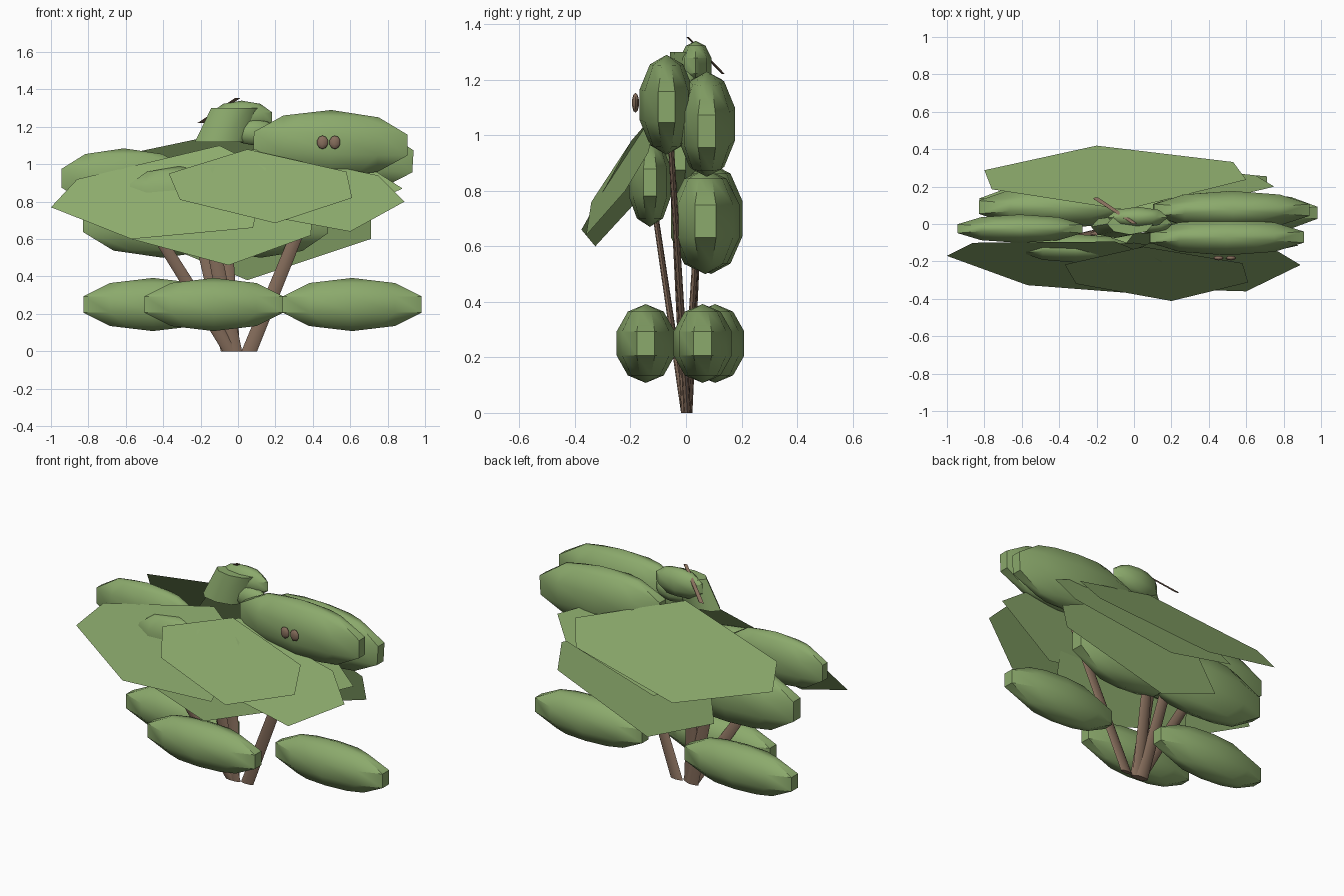
import bpy, bmesh, math
from mathutils import Vector, Matrix

if "Cube" in bpy.data.objects:
    bpy.data.objects.remove(bpy.data.objects["Cube"])


def material(name, rgb):
    m = bpy.data.materials.new(name)
    m.diffuse_color = (*rgb, 1)
    m.use_nodes = True
    m.node_tree.nodes["Principled BSDF"].inputs["Base Color"].default_value = m.diffuse_color
    return m


GREEN = material("leaf green", (0.26, 0.40, 0.15))
BROWN = material("bark brown", (0.24, 0.155, 0.107))


def finish(name, bm, mat, smooth=False):
    mesh = bpy.data.meshes.new(name)
    bm.to_mesh(mesh)
    bm.free()
    ob = bpy.data.objects.new(name, mesh)
    bpy.context.collection.objects.link(ob)
    mesh.materials.append(mat)
    if smooth:
        bpy.context.view_layer.objects.active = ob
        ob.select_set(True)
        bpy.ops.object.shade_smooth_by_angle(angle=math.radians(40))
        ob.select_set(False)
    return ob


def clump(name, centre, radii, mat=GREEN, segments=10, tilt=0):
    """Stretched low-poly ball of foliage with five bands."""
    bm = bmesh.new()
    bmesh.ops.create_uvsphere(bm, u_segments=segments, v_segments=5, radius=1)
    bm.transform(Matrix.Translation(centre) @ Matrix.Rotation(tilt, 4, 'Y')
                 @ Matrix.Diagonal((*radii, 1)))
    return finish(name, bm, mat, True)


def stick(name, start, end, rx, ry, mat=BROWN, sides=8, taper=0.8):
    """Sheared elliptical rod between two points."""
    bm = bmesh.new()
    rings = []
    for p, s in ((start, 1), (end, taper)):
        rings.append([bm.verts.new((p[0] + rx * s * math.cos(a), p[1] + ry * s * math.sin(a), p[2]))
                      for a in (i * math.tau / sides for i in range(sides))])
    for i in range(sides):
        j = (i + 1) % sides
        bm.faces.new((rings[0][i], rings[0][j], rings[1][j], rings[1][i]))
    bm.faces.new(rings[0][::-1])
    bm.faces.new(rings[1])
    return finish(name, bm, mat, True)


def leaf(name, outline, y0, bx, cz):
    """Flat hanging leaf: (x, z) outline on the plane y = y0 + bx*x + cz*z."""
    bm = bmesh.new()
    bm.faces.new([bm.verts.new((x, y0 + bx * x + cz * z, z)) for x, z in outline])
    bmesh.ops.recalc_face_normals(bm, faces=bm.faces)
    for f in bm.faces:
        f.normal_update()
        if f.normal.z < 0:
            f.normal_flip()
    return finish(name, bm, GREEN)


# Low foliage clumps
for i, (x, y) in enumerate(((-0.455, 0.105), (-0.13, -0.145), (0.61, 0.06))):
    clump(f"low_clump_{i + 1}", (x, y, 0.25), (0.41, 0.11, 0.142))

# Upper foliage clumps
clump("upper_front_clump", (0.495, -0.07, 1.11), (0.455, 0.102, 0.18), tilt=0.02)
clump("upper_back_clump", (0.52, 0.075, 1.04), (0.46, 0.107, 0.19), tilt=0.06)
clump("left_clump", (-0.61, -0.025, 0.925), (0.37, 0.08, 0.16))
clump("back_low_clump", (-0.40, 0.09, 0.70), (0.475, 0.12, 0.2))
clump("right_low_clump", (0.12, 0.07, 0.69), (0.40, 0.13, 0.19))
clump("front_left_clump", (-0.31, -0.13, 0.83), (0.32, 0.08, 0.16))

# Crown tuft
clump("crown_clump", (0.02, 0.035, 1.25), (0.17, 0.06, 0.09), segments=8)
stick("crown_base", (-0.10, -0.015, 1.12), (-0.02, 0.0, 1.30), 0.13, 0.06, GREEN, 8, 0.95)
clump("crown_link", (0.09, 0.0, 1.17), (0.12, 0.05, 0.07), segments=8)

# Hanging leaves on the front
leaf("front_leaf_middle", [(-0.37, 0.95), (0.05, 1.08), (0.58, 0.96), (0.61, 0.82), (0.20, 0.685),
                           (-0.31, 0.81)], -0.915, 0, 0.735)
leaf("front_leaf_left", [(-1.0, 0.77), (-0.86, 0.92), (-0.10, 1.10), (0.15, 0.98), (0.08, 0.66),
                         (-0.57, 0.60)], -0.755, -0.131, 0.589)
leaf("front_leaf_right", [(0.89, 0.80), (0.60, 0.64), (-0.05, 0.76), (-0.15, 0.98), (0.08, 1.08),
                          (0.75, 0.94)], -0.868, 0.10, 0.70)
leaf("front_leaf_low", [(-0.57, 0.60), (-0.05, 0.46), (0.39, 0.62), (0.40, 0.80), (0.0, 1.0),
                        (-0.50, 0.90)], -0.40, 0, 0.30)

# Hanging leaves on the back
leaf("back_leaf_high", [(-0.80, 0.88), (-0.20, 0.70), (0.53, 0.82), (0.60, 0.95), (-0.05, 1.17),
                        (-0.76, 1.02)], 0.93, 0, -0.73)
leaf("back_leaf_low", [(0.05, 0.38), (0.71, 0.60), (0.71, 0.76), (0.30, 0.95), (-0.30, 0.82),
                       (-0.38, 0.56)], 0.405, 0, -0.25)
leaf("back_leaf_right", [(0.75, 0.92), (0.65, 0.80), (0.0, 0.66), (-0.50, 0.80), (-0.30, 1.04),
                         (0.40, 1.09)], 0.66, 0, -0.5)
leaf("right_leaf", [(0.88, 0.87), (0.45, 0.68), (-0.1, 0.75), (0.0, 1.0), (0.6, 1.05)],
     -0.55, 0.0, 0.5)

# Stems fanning out from the base
for i, (s, e) in enumerate((((0.06, 0.005, 0), (0.46, -0.055, 0.98)),
                            ((-0.04, -0.005, 0), (-0.53, -0.12, 0.78)),
                            ((-0.05, 0.01, 0), (-0.24, 0.05, 0.78)),
                            ((-0.03, 0.0, 0), (-0.08, 0.05, 0.82)),
                            ((-0.02, -0.005, 0), (-0.20, -0.05, 0.90)))):
    stick(f"stem_{i + 1}", s, e, 0.042, 0.013)

# Loose twig on the crown
stick("crown_twig", (-0.20, 0.135, 1.22), (0.0, 0.005, 1.355), 0.018, 0.007, sides=6)

# Pair of small buds on the upper clump
for i, x in enumerate((0.452, 0.518)):
    clump(f"bud_{i + 1}", (x, -0.182, 1.117), (0.03, 0.013, 0.036), BROWN, 8)
